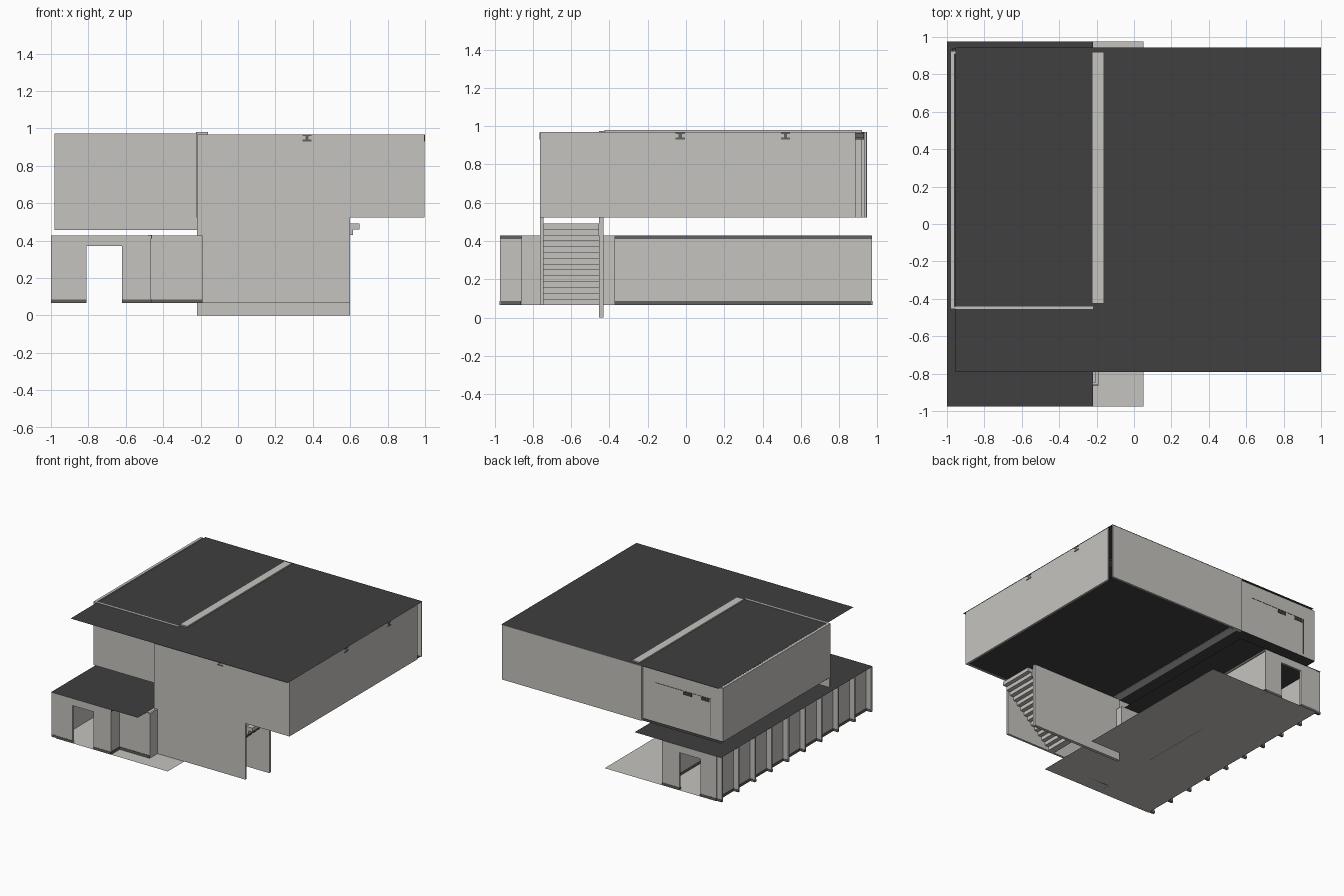
import bpy

if "Cube" in bpy.data.objects:
    bpy.data.objects.remove(bpy.data.objects["Cube"])


def material(name, r, g, b):
    m = bpy.data.materials.new(name)
    m.diffuse_color = (r, g, b, 1)
    m.use_nodes = True
    m.node_tree.nodes["Principled BSDF"].inputs["Base Color"].default_value = m.diffuse_color
    return m


LIGHT = material("light_concrete", 0.56, 0.55, 0.52)
DARK = material("dark_roofing", 0.05, 0.05, 0.05)
STEEL = material("grey_steel", 0.12, 0.12, 0.115)


def mesh_object(name, verts, faces, mat):
    me = bpy.data.meshes.new(name)
    me.from_pydata(verts, [], faces)
    me.materials.append(mat)
    ob = bpy.data.objects.new(name, me)
    bpy.context.collection.objects.link(ob)
    return ob


def box(name, x0, x1, y0, y1, z0, z1, mat=LIGHT):
    v = [(x, y, z) for x in (x0, x1) for y in (y0, y1) for z in (z0, z1)]
    f = [(0, 1, 3, 2), (4, 6, 7, 5), (0, 4, 5, 1),
         (2, 3, 7, 6), (0, 2, 6, 4), (1, 5, 7, 3)]
    return mesh_object(name, v, f, mat)


def sheet(name, outline, z, mat):
    return mesh_object(name, [(x, y, z) for x, y in outline],
                       [tuple(range(len(outline)))], mat)


def rect(x0, x1, y0, y1):
    return [(x0, y0), (x1, y0), (x1, y1), (x0, y1)]


ZF, ZL, ZU, ZR = 0.065, 0.43, 0.522, 0.97   # floor, low roof, upper floor, top roof

# Roofs and slabs
sheet("upper_roof", rect(-0.955, 1.0, -0.79, 0.945), ZR, DARK)
sheet("lower_roof", rect(-1.0, -0.22, -0.975, 0.975), ZL, DARK)
sheet("ground_floor", rect(-0.955, 0.05, -0.975, 0.975), ZF, LIGHT)
sheet("upper_floor", [(-0.22, -0.755), (0.995, -0.755), (0.995, 0.94),
                      (-0.97, 0.94), (-0.97, -0.44), (-0.22, -0.44)], ZU + 0.003, DARK)

# Upper storey walls
box("front_wall_upper", -0.22, 0.998, -0.763, -0.745, ZU, ZR - 0.002)
box("front_wall_lower", -0.22, 0.60, -0.763, -0.745, ZF, ZU)
box("right_wall", 0.985, 0.998, -0.745, 0.885, ZU, ZR - 0.002)
box("back_wall", -0.19, 0.998, 0.932, 0.944, ZU, ZR - 0.002)
box("back_wall_left", -0.98, -0.26, 0.91, 0.925, 0.535, ZR - 0.002)
box("left_wall", -0.982, -0.96, -0.44, 0.92, 0.535, ZR + 0.003)
box("left_front_wall", -0.982, -0.22, -0.455, -0.44, 0.457, ZR + 0.003)
box("spine_wall", -0.225, -0.16, -0.425, 0.92, ZU, 0.98)
box("spine_wall_front", -0.222, -0.205, -0.745, -0.425, ZU, ZR - 0.002)
box("back_pillar", -0.26, -0.19, 0.92, 0.945, ZU, ZR - 0.002)

# Small windows and panel joints on the back left wall
for i, x in enumerate((-0.70, -0.86)):
    box(f"back_window_{i}", x, x + 0.075, 0.925, 0.928, 0.825, 0.85, DARK)
box("back_joint_top", -0.87, -0.37, 0.925, 0.927, 0.853, 0.857, STEEL)
box("back_joint_side", -0.874, -0.87, 0.925, 0.927, 0.56, 0.857, STEEL)


# Steel I-beams whose ends show through the walls
def i_beam(name, axis, pos, a, b):
    for part, w, z0, z1 in (("web", 0.008, 0.94, 0.958), ("top", 0.024, 0.958, 0.967),
                            ("bottom", 0.024, 0.93, 0.94)):
        if axis == "y":
            box(f"{name}_{part}", pos - w, pos + w, a, b, z0, z1, STEEL)
        else:
            box(f"{name}_{part}", a, b, pos - w, pos + w, z0, z1, STEEL)


i_beam("long_beam", "y", 0.37, -0.766, 0.93)
for i, y in enumerate((-0.03, 0.52)):
    i_beam(f"cross_beam_{i}", "x", y, -0.16, 1.0)

# Stair between the front wall and the parallel wall
box("stair_side_wall", -0.22, 0.60, -0.455, -0.43, 0.0, ZU)
N = 14
rise = (0.49 - ZF) / N
for i in range(N):
    x1 = 0.65 - 0.034 * (N - 1 - i)
    box(f"stair_step_{i}", x1 - 0.055, x1, -0.745, -0.455,
        ZF + rise * i, ZF + rise * (i + 1))

# Lower wing end walls with a doorway at each end
for end, s in (("front", -1), ("back", 1)):
    y0, y1 = sorted((s * 0.972, s * 0.955))
    b0, b1 = sorted((s * 0.975, s * 0.952))
    for i, (xa, xb) in enumerate(((-0.955, -0.81), (-0.62, -0.465))):
        box(f"wing_{end}_wall_{i}", xa, xb, y0, y1, ZF, ZL - 0.002)
        box(f"wing_{end}_base_{i}", xa, xb, b0, b1, ZF, 0.085, STEEL)
    box(f"wing_{end}_lintel", -0.81, -0.62, y0, y1, 0.37, ZL - 0.002)

# Service block beside the stair
box("service_front", -0.465, -0.19, -0.86, -0.845, ZF, ZL - 0.002)
box("service_base", -0.465, -0.19, -0.864, -0.845, ZF, 0.085, STEEL)
box("service_side", -0.205, -0.19, -0.845, -0.37, ZF, ZL - 0.002)
box("service_back", -0.465, -0.19, -0.385, -0.37, ZF, ZL - 0.002)

# Inner long wall of the wing, with steel tracks at top and bottom
for i, (ya, yb) in enumerate(((-0.97, -0.86), (-0.37, 0.97))):
    box(f"wing_inner_wall_{i}", -0.48, -0.465, ya, yb, ZF, ZL - 0.002)
    box(f"wing_track_low_{i}", -0.482, -0.461, ya, yb, ZF, 0.085, STEEL)
    box(f"wing_track_high_{i}", -0.482, -0.461, ya, yb, 0.41, ZL - 0.001, STEEL)

# Outer long wall with regularly spaced fins
box("wing_outer_wall", -0.955, -0.94, -0.97, 0.97, ZF, ZL - 0.002)
box("wing_outer_base", -0.959, -0.94, -0.97, 0.97, ZF, 0.085, STEEL)
for i in range(10):
    y = -0.96 + i * 1.92 / 9
    box(f"wing_fin_{i}", -1.0, -0.955, y - 0.007, y + 0.007, ZF, ZL - 0.002)
    box(f"wing_fin_foot_{i}", -1.0, -0.955, y - 0.009, y + 0.009, ZF, 0.085, STEEL)
